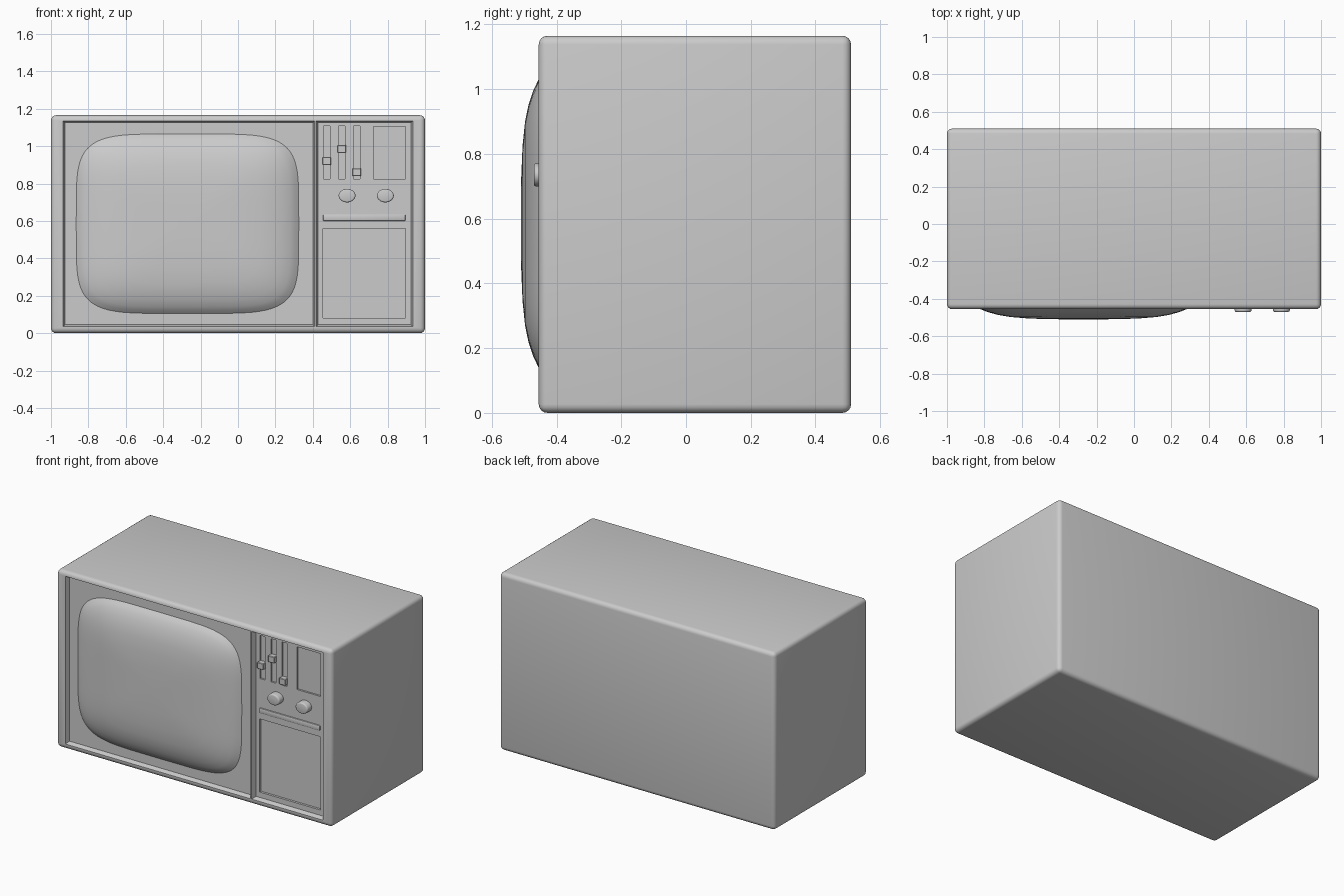
import bpy, bmesh, math
from mathutils import Matrix

old = bpy.data.objects.get("Cube")
if old:
    bpy.data.objects.remove(old, do_unlink=True)

grey = bpy.data.materials.new("plain_grey")
grey.use_nodes = True
grey.diffuse_color = (0.6, 0.6, 0.6, 1)
grey.node_tree.nodes["Principled BSDF"].inputs["Base Color"].default_value = (0.6, 0.6, 0.6, 1)

FRONT = -0.455   # front of the cabinet frame
FLOOR = -0.425   # face of the sunken front panels


def finish(name, bm):
    bmesh.ops.recalc_face_normals(bm, faces=bm.faces)
    mesh = bpy.data.meshes.new(name)
    bm.to_mesh(mesh)
    bm.free()
    mesh.materials.append(grey)
    ob = bpy.data.objects.new(name, mesh)
    bpy.context.collection.objects.link(ob)
    return ob


def smooth(ob):
    bpy.ops.object.select_all(action='DESELECT')
    ob.select_set(True)
    bpy.context.view_layer.objects.active = ob
    bpy.ops.object.shade_smooth_by_angle(angle=math.radians(35))


def box(name, x, y, z, bevel=0.0, segments=2):
    bm = bmesh.new()
    bmesh.ops.create_cube(bm, size=1)
    for v in bm.verts:
        for i, (a, b) in enumerate((x, y, z)):
            v.co[i] = a if v.co[i] < 0 else b
    if bevel:
        bmesh.ops.bevel(bm, geom=bm.edges[:], offset=bevel, segments=segments,
                        profile=0.5, affect='EDGES')
    return finish(name, bm)


def cut(target, x, z, floor, slant=0.0, top=FRONT):
    """Sink a pocket with sloping sides into the front."""
    cutter = box("cutter", x, (top - 0.05, floor), z)
    cx, cz = sum(x) / 2, sum(z) / 2
    for v in cutter.data.vertices:
        if v.co.y < floor - 0.001:
            grow = slant * (floor - v.co.y) / (floor - top)
            v.co.x += math.copysign(grow, v.co.x - cx)
            v.co.z += math.copysign(grow, v.co.z - cz)
    mod = target.modifiers.new("pocket", 'BOOLEAN')
    mod.operation, mod.solver, mod.object = 'DIFFERENCE', 'EXACT', cutter
    bpy.context.view_layer.objects.active = target
    bpy.ops.object.modifier_apply(modifier=mod.name)
    bpy.data.objects.remove(cutter, do_unlink=True)


# Cabinet with two sunken front panels
cabinet = box("cabinet", (-1, 1), (FRONT, 0.51), (0, 1.165), 0.027, 4)
cut(cabinet, (-0.925, 0.4), (0.045, 1.125), FLOOR, 0.01)
cut(cabinet, (0.428, 0.925), (0.045, 1.125), FLOOR, 0.01)

# Slider slots, dial window and speaker panel
slots = ((0.475, 0.92), (0.555, 0.985), (0.635, 0.86))
for x, _ in slots:
    cut(cabinet, (x - 0.018, x + 0.018), (0.825, 1.108), FLOOR + 0.012, 0, FLOOR)
cut(cabinet, (0.725, 0.895), (0.825, 1.105), FLOOR + 0.012, 0, FLOOR)
cut(cabinet, (0.455, 0.895), (0.08, 0.56), FLOOR + 0.015, 0, FLOOR)
smooth(cabinet)

# Bulging screen: rounded rings stepping forward to a shallow dome
bm = bmesh.new()
N, POWER = 72, 2 / 5
rings = []
for s, y in ((1, FLOOR + 0.01), (1, FLOOR), (0.965, -0.442), (0.925, -0.456), (0.85, -0.473),
             (0.76, -0.487), (0.66, -0.497), (0.5, -0.505), (0.3, -0.509)):
    ring = []
    for i in range(N):
        a = math.tau * i / N
        c, d = math.cos(a), math.sin(a)
        u = math.copysign(abs(c) ** POWER, c)
        w = math.copysign(abs(d) ** POWER, d)
        ring.append(bm.verts.new((-0.27 + 0.595 * s * u, y, 0.585 + 0.48 * s * w)))
    rings.append(ring)
for lo, hi in zip(rings, rings[1:]):
    for i in range(N):
        j = (i + 1) % N
        bm.faces.new((lo[i], lo[j], hi[j], hi[i]))
tip = bm.verts.new((-0.27, -0.51, 0.585))
for i in range(N):
    bm.faces.new((rings[-1][i], rings[-1][(i + 1) % N], tip))
bm.faces.new(rings[0])
smooth(finish("screen", bm))

# Slider handles
for n, (x, z) in enumerate(slots):
    smooth(box(f"slider_handle_{n + 1}", (x - 0.023, x + 0.023), (FRONT + 0.005, FLOOR + 0.012),
               (z - 0.021, z + 0.021), 0.003, 1))

# Round tuning knobs
for side, x in (("right", 0.583), ("left", 0.788)):
    bm = bmesh.new()
    bmesh.ops.create_cone(bm, cap_ends=True, segments=32, radius1=0.045, radius2=0.045, depth=0.05)
    rim = [e for e in bm.edges if all(v.co.z > 0 for v in e.verts)]
    bmesh.ops.bevel(bm, geom=rim, offset=0.009, segments=3, profile=0.5, affect='EDGES')
    bmesh.ops.transform(bm, verts=bm.verts, matrix=Matrix.Translation((x, -0.445, 0.735))
                        @ Matrix.Diagonal((1, 1, 0.8, 1)) @ Matrix.Rotation(math.pi / 2, 4, 'X'))
    smooth(finish(f"{side}_knob", bm))

# Moulding above the speaker panel
smooth(box("panel_moulding", (0.455, 0.895), (FLOOR - 0.008, FLOOR + 0.01), (0.6, 0.635), 0.005, 2))
